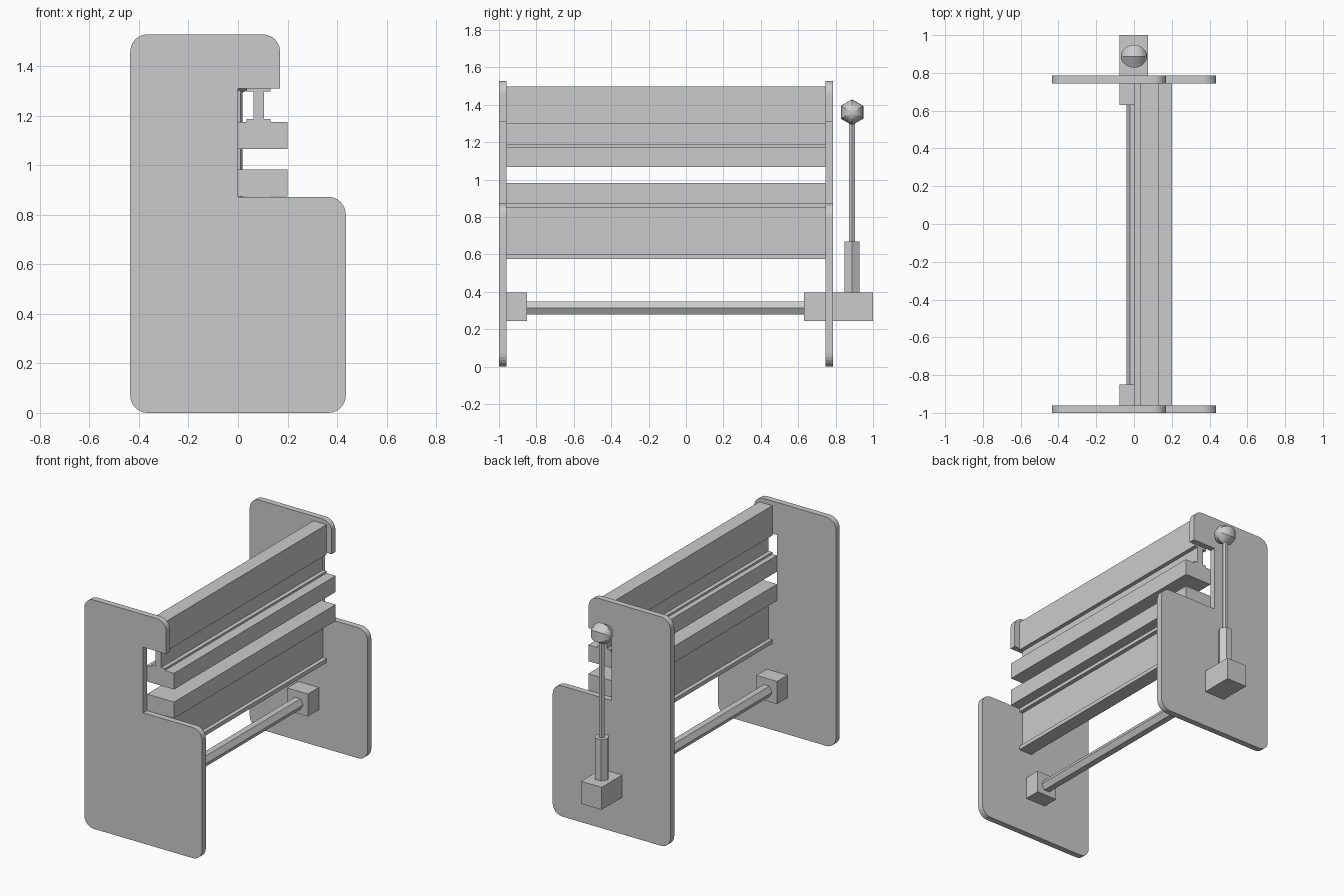
import bpy, bmesh
from math import pi, sin, cos
from mathutils import Matrix, Vector

if "Cube" in bpy.data.objects:
    bpy.data.objects.remove(bpy.data.objects["Cube"])


def finish(name, bm):
    bmesh.ops.recalc_face_normals(bm, faces=bm.faces)
    mesh = bpy.data.meshes.new(name)
    bm.to_mesh(mesh)
    bm.free()
    obj = bpy.data.objects.new(name, mesh)
    bpy.context.collection.objects.link(obj)
    return obj


def extrude_profile(name, points, y0, y1):
    """Extrude an xz outline along y."""
    bm = bmesh.new()
    face = bm.faces.new([bm.verts.new((x, y0, z)) for x, z in points])
    out = bmesh.ops.extrude_face_region(bm, geom=[face])
    moved = [v for v in out["geom"] if isinstance(v, bmesh.types.BMVert)]
    bmesh.ops.translate(bm, verts=moved, vec=(0, y1 - y0, 0))
    return finish(name, bm)


def box(name, x0, x1, y0, y1, z0, z1):
    return extrude_profile(name, [(x0, z0), (x1, z0), (x1, z1), (x0, z1)], y0, y1)


def hex_bar(name, start, end, radius, spin):
    """Six-sided bar between two points."""
    a, b = Vector(start), Vector(end)
    rot = (b - a).to_track_quat('Z', 'Y').to_matrix().to_4x4()
    bm = bmesh.new()
    bmesh.ops.create_cone(bm, cap_ends=True, segments=6, radius1=radius, radius2=radius,
                          depth=(b - a).length,
                          matrix=Matrix.Translation((a + b) / 2) @ rot @ Matrix.Rotation(spin, 4, 'Z'))
    return finish(name, bm)


def rounded(cx, cz, start, r=0.07, n=6):
    """Quarter-circle corner points."""
    return [(cx + r * cos(start + i * pi / 2 / n), cz + r * sin(start + i * pi / 2 / n))
            for i in range(n + 1)]


def i_beam(name, z_bottom, web_bottom, web_top, z_top):
    fl, fr, wl, wr = 0.035, 0.132, 0.065, 0.105
    half = [(fr, z_bottom), (fr, web_bottom), (wr, web_bottom),
            (wr, web_top), (fr, web_top), (fr, z_top)]
    mirrored = [(fl + fr - x, z) for x, z in reversed(half)]
    return extrude_profile(name, half + mirrored, Y0, Y1)


Y0, Y1 = -0.96, 0.745      # inner faces of the side plates
HY = 0.888                 # lever position

# Side plates with the working notch
outline = (rounded(-0.365, 0.07, pi) + rounded(0.365, 0.07, 1.5 * pi)
           + rounded(0.365, 0.802, 0) + [(0, 0.872), (0, 1.31), (0.17, 1.31)]
           + rounded(0.10, 1.458, 0) + rounded(-0.365, 1.458, pi / 2))
extrude_profile("front_side_plate", outline, -1.0, Y0)
extrude_profile("back_side_plate", outline, Y1, 0.785)

# Upper beam, lower beam and the two jaws
i_beam("upper_beam", 1.174, 1.187, 1.297, 1.497)
i_beam("lower_beam", 0.576, 0.602, 0.85, 0.873)
box("upper_jaw", 0, 0.2, Y0, Y1, 1.066, 1.174)
box("lower_jaw", 0, 0.2, Y0, Y1, 0.873, 0.982)

# Shaft and its bearing blocks
box("front_bearing", -0.077, 0.075, Y0, -0.85, 0.245, 0.395)
box("back_bearing", -0.077, 0.075, 0.63, 1.0, 0.245, 0.395)
shaft = hex_bar("shaft", (0, -0.86, 0.313), (0, 0.64, 0.313), 0.041, pi / 2)

# Lever: socket, rod and six-sided ball knob
hex_bar("lever_socket", (0, HY, 0.39), (0, HY, 0.67), 0.046, pi / 2)
hex_bar("lever_rod", (0, HY, 0.66), (0, HY, 1.32), 0.019, pi / 2)
bm = bmesh.new()
bmesh.ops.create_uvsphere(bm, u_segments=6, v_segments=16, radius=0.069,
                          matrix=Matrix.Translation((0, HY, 1.36)) @ Matrix.Rotation(pi / 2, 4, 'Y')
                          @ Matrix.Rotation(pi / 2, 4, 'Z'))
knob = finish("lever_knob", bm)
